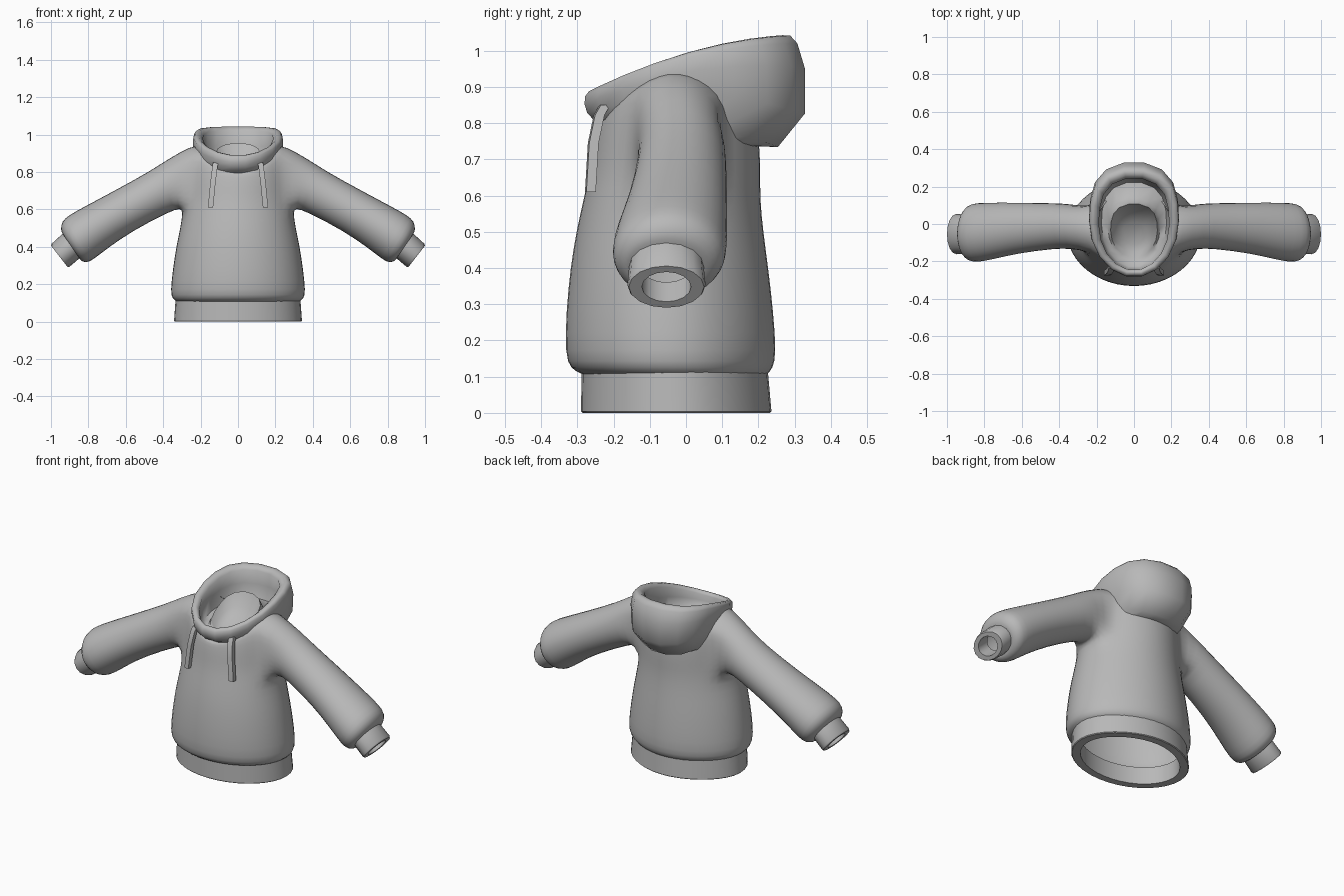
import bpy, bmesh, math
from mathutils import Vector

if "Cube" in bpy.data.objects:
    bpy.data.objects.remove(bpy.data.objects["Cube"])

fabric = bpy.data.materials.new("grey_fabric")
fabric.diffuse_color = (0.48, 0.48, 0.48, 1)
fabric.use_nodes = True
fabric.node_tree.nodes["Principled BSDF"].inputs["Base Color"].default_value = fabric.diffuse_color


def finish(name, bm, subsurf=0, angle=40):
    bmesh.ops.recalc_face_normals(bm, faces=bm.faces)
    mesh = bpy.data.meshes.new(name)
    bm.to_mesh(mesh)
    bm.free()
    obj = bpy.data.objects.new(name, mesh)
    bpy.context.collection.objects.link(obj)
    mesh.materials.append(fabric)
    if subsurf:
        mod = obj.modifiers.new("smooth", 'SUBSURF')
        mod.levels = mod.render_levels = subsurf
    bpy.ops.object.select_all(action='DESELECT')
    obj.select_set(True)
    bpy.context.view_layer.objects.active = obj
    if subsurf:
        bpy.ops.object.shade_smooth()
    else:
        bpy.ops.object.shade_smooth_by_angle(angle=math.radians(angle))
    return obj


def body_ring(n, fy, fz, by, bz, hx, bump=0.0, back=-0.1):
    """Ring around the trunk: front y/z, back y/z, half width, raised sides,
    and how much wider the back half is."""
    pts = []
    for i in range(n):
        c, s = math.cos(math.tau * i / n), math.sin(math.tau * i / n)
        t = (s + 1) / 2
        wide = 1 + back * max(s, 0) ** 2
        pts.append(Vector((hx * c * wide, fy + (by - fy) * t,
                           fz + (bz - fz) * t + bump * c * c)))
    return pts


def arm_ring(n, side, x, z, half, hy, cy, tilt):
    """Ring across an arm; tilt leans its top outwards."""
    pts = []
    for i in range(n):
        c, s = math.cos(math.tau * i / n), math.sin(math.tau * i / n)
        pts.append(Vector((side * (x + half * s * math.sin(tilt)),
                           cy + hy * c, z + half * s * math.cos(tilt))))
    return pts


def skin(bm, a, b, skip=()):
    n = len(a)
    for i in range(n):
        if i not in skip:
            bm.faces.new((a[i], a[(i + 1) % n], b[(i + 1) % n], b[i]))


def loft(bm, rings, cap_end=False, cap_start=False):
    rows = [[bm.verts.new(p) for p in r] for r in rings]
    for a, b in zip(rows, rows[1:]):
        skin(bm, a, b)
    if cap_end:
        bm.faces.new(rows[-1])
    if cap_start:
        bm.faces.new(rows[0])
    return rows


# Trunk and sleeves in one shell
N = 24
trunk = [
    (-.292, .108, .228, .108, .333), (-.322, .122, .242, .122, .355),
    (-.337, .16, .253, .16, .366), (-.334, .28, .244, .28, .352),
    (-.322, .40, .230, .40, .334), (-.306, .50, .216, .50, .312),
    (-.285, .59, .207, .59, .297), (-.270, .66, .208, .66, .285),
    (-.262, .72, .206, .72, .280, .03), (-.252, .77, .203, .75, .272, .09),
    (-.245, .79, .200, .76, .250, .17), (-.232, .79, .195, .76, .205, .165),
]
LOW, HIGH = 6, 10  # rows that border the armholes
holes = {(i + off) % N for off in (0, 12) for i in range(-2, 2)}
bm = bmesh.new()
rows = [[bm.verts.new(p) for p in body_ring(N, *r)] for r in trunk]
for j in range(len(rows) - 1):
    skin(bm, rows[j], rows[j + 1], holes if LOW <= j < HIGH else ())

sleeve = [
    (.345, .735, .137, .122, -.012, .28), (.42, .695, .122, .124, -.010, .46),
    (.62, .588, .120, .138, -.021, .50), (.76, .503, .130, .156, -.038, .50),
    (.838, .450, .139, .162, -.046, .50), (.878, .424, .133, .156, -.048, .52),
    (.897, .409, .098, .120, -.052, .57), (.893, .405, .078, .102, -.054, .62),
]
# armhole border as (column, row), starting at the back and going up
border = [(2, 8), (2, 9), (2, 10), (1, 10), (0, 10), (-1, 10), (-2, 10), (-2, 9),
          (-2, 8), (-2, 7), (-2, 6), (-1, 6), (0, 6), (1, 6), (2, 6), (2, 7)]
for side in (1, -1):
    arm = loft(bm, [arm_ring(16, side, *r) for r in sleeve])
    edge = [rows[r][(c if side == 1 else 12 - c) % N] for c, r in border]
    skin(bm, edge, arm[0])
finish("trunk_and_sleeves", bm, subsurf=1)

# Hem band, with thickness and an open inside
bm = bmesh.new()
loft(bm, [body_ring(36, *r) for r in (
    (-.288, .115, .226, .115, .334), (-.29, .004, .236, .004, .342),
    (-.286, 0, .232, 0, .338), (-.245, 0, .190, 0, .292),
    (-.245, .10, .190, .10, .290), (-.290, .112, .226, .112, .332))])
finish("hem_band", bm)

# Cuffs
for side, label in ((1, "left"), (-1, "right")):
    bm = bmesh.new()
    loft(bm, [arm_ring(16, side, *r) for r in (
        (.880, .415, .080, .102, -.054, .62), (.949, .354, .078, .108, -.054, .66),
        (.955, .348, .073, .104, -.054, .66), (.955, .348, .052, .068, -.054, .66),
        (.895, .402, .052, .068, -.054, .64), (.885, .411, .076, .098, -.054, .62))])
    finish(label + "_cuff", bm)

# Hood: outer wall, rolled rim, lining, and neck floor rising to a back lip
bm = bmesh.new()
loft(bm, [body_ring(18, *r, back=.32) for r in (
    (-.215, .785, .185, .735, .195), (-.258, .808, .258, .733, .205, .03),
    (-.277, .826, .333, .825, .234, .05), (-.285, .850, .333, .950, .241, .045),
    (-.283, .872, .312, 1.020, .239, .038), (-.272, .886, .292, 1.042, .230, .032),
    (-.258, .888, .270, 1.043, .212, .030), (-.248, .872, .246, 1.022, .188, .03),
    (-.245, .840, .252, .940, .190, .02), (-.230, .805, .225, .870, .174),
    (-.190, .790, .145, .880, .140), (-.180, .785, .108, .955, .125),
    (-.150, .778, .070, .880, .100), (-.110, .775, .010, .825, .060))], cap_end=True)
finish("hood", bm, angle=70)

# Drawstrings: flat ribbons hanging from the hood
for side, label in ((1, "left"), (-1, "right")):
    bm = bmesh.new()
    rings = []
    for x, y, z in ((.120, -.224, .850), (.124, -.240, .822),
                    (.134, -.256, .745), (.147, -.264, .610)):
        rings.append([Vector((side * (x + dx), y + dy, z)) for dx, dy in
                      ((-.014, -.015), (.014, -.011), (.014, .015), (-.014, .012))])
    loft(bm, rings, cap_end=True, cap_start=True)
    finish(label + "_drawstring", bm, angle=30)
